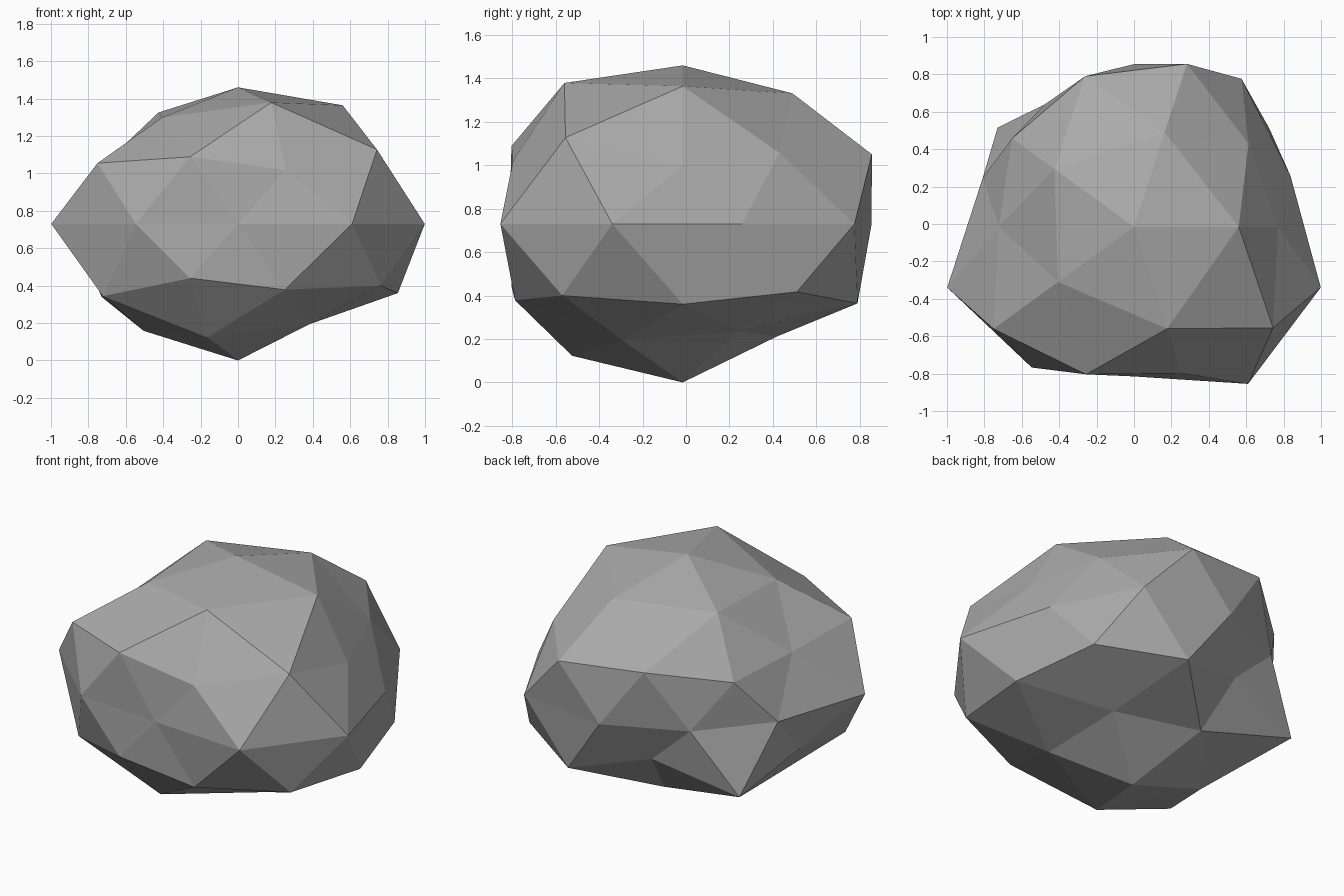
import bpy
import bmesh
import math

cube = bpy.data.objects.get("Cube")
if cube:
    bpy.data.objects.remove(cube, do_unlink=True)

# Rings of the boulder, bottom to top: height on the unit ball, first azimuth,
# then how far each point is pushed out, counter-clockwise
RINGS = [
    (-1.0, 0, [1.043]),
    (-0.851, 36, [0.83, 0.87, 0.96, 1.02, 0.90]),
    (-0.526, 0, [1.005, 0.995, 1.06, 1.05, 0.955]),
    (-0.447, 36, [1.0, 0.77, 0.87, 0.927, 1.055]),
    (0.0, 18, [0.88, 0.978, 0.87, 0.81, 0.85, 1.05, 0.93, 0.80, 1.038, 1.05]),
    (0.447, 0, [0.861, 1.024, 0.90, 1.038, 0.92]),
    (0.526, 36, [0.89, 0.995, 0.85, 0.975, 1.08]),
    (0.851, 0, [1.065, 1.01, 1.0, 0.955, 1.09]),
    (1.0, 0, [1.043]),
]
FLATTEN = 0.7
CENTRE_Y, CENTRE_Z = -0.015, 0.73


def push(co):
    """Push-out factor of the ring point nearest to this ball point."""
    _, start, factors = min(RINGS, key=lambda ring: abs(ring[0] - co.z))
    azimuth = math.degrees(math.atan2(co.y, co.x))
    step = 360 / len(factors)
    return factors[round((azimuth - start) / step) % len(factors)]


# Stone colour
stone = bpy.data.materials.new("grey_stone")
stone.use_nodes = True
colour = (0.4, 0.4, 0.4, 1.0)
stone.diffuse_color = colour
stone.node_tree.nodes["Principled BSDF"].inputs["Base Color"].default_value = colour

# Faceted boulder: a flattened ball with uneven points
bm = bmesh.new()
bmesh.ops.create_icosphere(bm, subdivisions=2, radius=1.0)
for v in bm.verts:
    v.co *= push(v.co)
    v.co.z = v.co.z * FLATTEN + CENTRE_Z
    v.co.y += CENTRE_Y
bmesh.ops.recalc_face_normals(bm, faces=bm.faces)
mesh = bpy.data.meshes.new("boulder")
bm.to_mesh(mesh)
bm.free()
mesh.materials.append(stone)
boulder = bpy.data.objects.new("boulder", mesh)
bpy.context.collection.objects.link(boulder)
